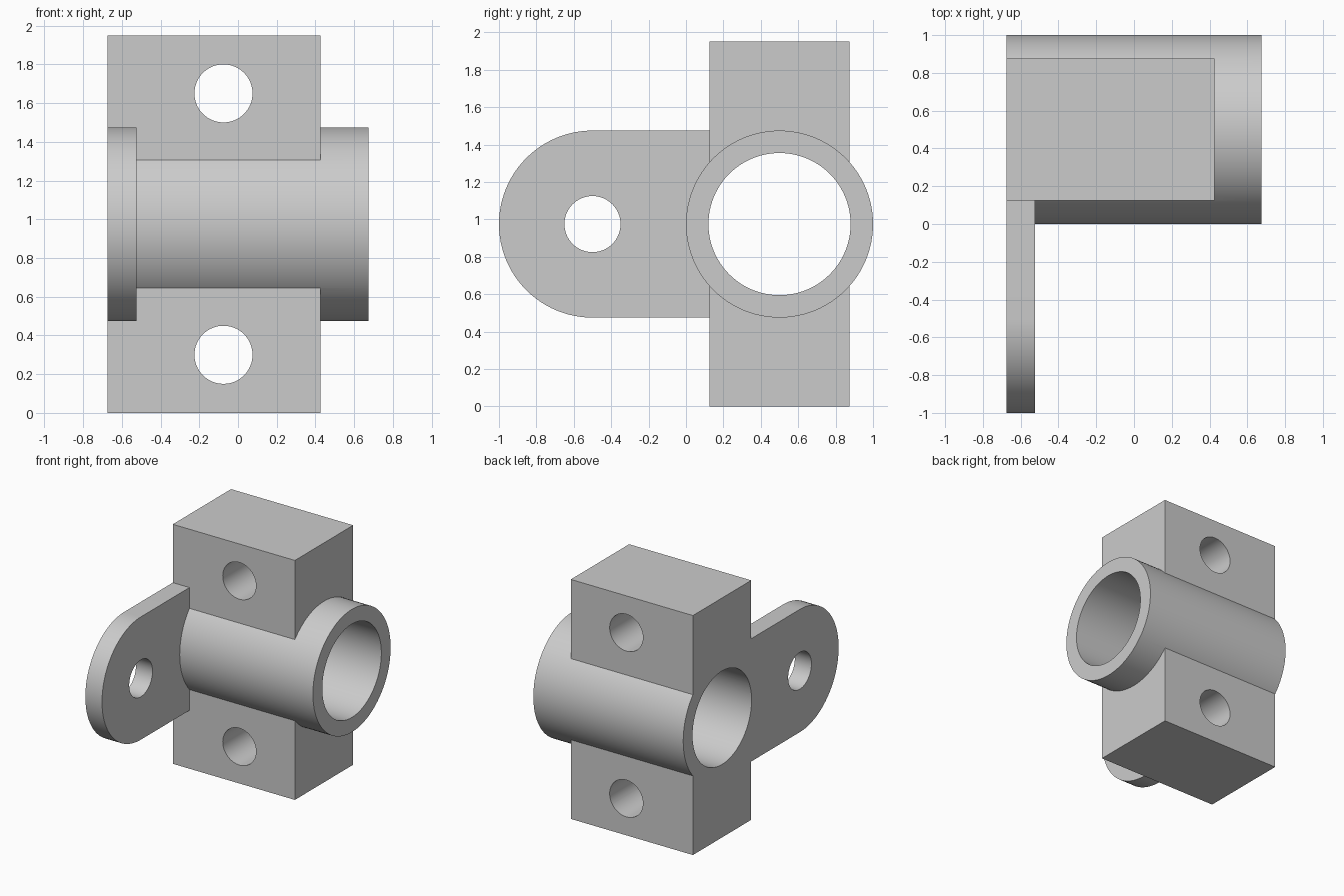
import bpy
import bmesh
from math import cos, sin, pi, radians

cube = bpy.data.objects.get("Cube")
if cube:
    bpy.data.objects.remove(cube, do_unlink=True)

# Single flat colour
COLOUR = (0.6, 0.6, 0.6, 1)
grey = bpy.data.materials.new("plain grey")
grey.use_nodes = True
grey.diffuse_color = COLOUR
grey.node_tree.nodes["Principled BSDF"].inputs["Base Color"].default_value = COLOUR

MID_Z = 0.975      # height of the tube axis
TUBE_Y = 0.5
LEFT, RIGHT = 0.675, -0.675


def arc(cu, cv, r, start=0, end=2 * pi, steps=96):
    """Points on an arc; a full turn leaves out the repeated last point."""
    count = steps if end - start >= 2 * pi else steps + 1
    return [(cu + r * cos(start + (end - start) * i / steps),
             cv + r * sin(start + (end - start) * i / steps)) for i in range(count)]


def prism(name, profile, axis, low, high):
    """Extrude a profile along x (profile in y, z) or along y (profile in x, z)."""
    place = (lambda u, v, d: (d, u, v)) if axis == "x" else (lambda u, v, d: (u, d, v))
    bm = bmesh.new()
    ends = [[bm.verts.new(place(u, v, d)) for u, v in profile] for d in (low, high)]
    for ring in ends:
        bm.faces.new(ring)
    for i in range(len(profile)):
        j = (i + 1) % len(profile)
        bm.faces.new((ends[0][i], ends[0][j], ends[1][j], ends[1][i]))
    bmesh.ops.recalc_face_normals(bm, faces=bm.faces)
    mesh = bpy.data.meshes.new(name)
    bm.to_mesh(mesh)
    bm.free()
    mesh.materials.append(grey)
    obj = bpy.data.objects.new(name, mesh)
    bpy.context.collection.objects.link(obj)
    return obj


def combine(target, other, operation):
    """Apply a boolean to the target and remove the helper."""
    mod = target.modifiers.new("combine", "BOOLEAN")
    mod.object, mod.operation, mod.solver = other, operation, "EXACT"
    bpy.context.view_layer.update()
    result = target.evaluated_get(bpy.context.evaluated_depsgraph_get())
    mesh = bpy.data.meshes.new_from_object(result)
    target.modifiers.clear()
    target.data = mesh
    bpy.data.objects.remove(other, do_unlink=True)


# Solid forms: clamp block, tube and side tab with a rounded front end
body = prism("bracket_body", [(RIGHT, 0), (0.425, 0), (0.425, 1.95), (RIGHT, 1.95)],
             "y", 0.125, 0.875)
tube = prism("tube", arc(TUBE_Y, MID_Z, 0.5), "x", RIGHT, LEFT)
tab_outline = arc(-0.5, MID_Z, 0.5, pi / 2, 3 * pi / 2, 48)
tab_outline += [(TUBE_Y, MID_Z - 0.5), (TUBE_Y, MID_Z + 0.5)]
tab = prism("side_tab", tab_outline, "x", RIGHT, -0.525)
for part in (tube, tab):
    combine(body, part, "UNION")

# Bore, tab hole and the two bolt holes
holes = [prism("bore_cutter", arc(TUBE_Y, MID_Z, 0.38), "x", -1, 1),
         prism("tab_hole_cutter", arc(-0.5, MID_Z, 0.15, steps=64), "x", -1, 0)]
for side in (-1, 1):
    holes.append(prism("bolt_hole_cutter",
                       arc(-0.075, MID_Z + side * 0.675, 0.15, steps=64), "y", -0.1, 1.1))
for cutter in holes:
    combine(body, cutter, "DIFFERENCE")

# Smooth the round walls and keep the edges sharp
bpy.ops.object.select_all(action="DESELECT")
body.select_set(True)
bpy.context.view_layer.objects.active = body
bpy.ops.object.shade_smooth_by_angle(angle=radians(25))
